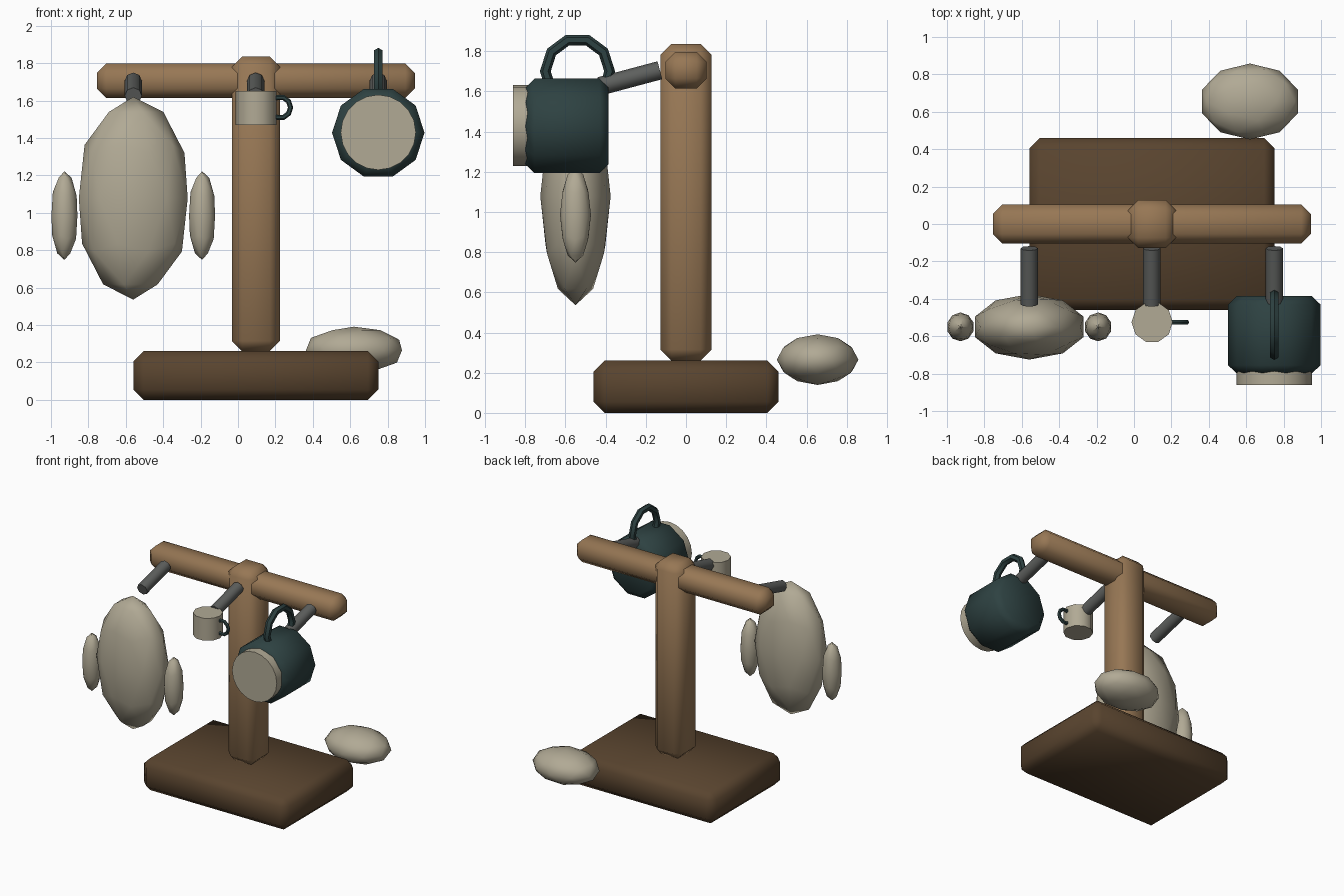
import bpy, math
from math import radians
from mathutils import Vector

old = bpy.data.objects.get("Cube")
if old:
    bpy.data.objects.remove(old, do_unlink=True)


def material(name, r, g, b):
    m = bpy.data.materials.new(name)
    m.use_nodes = True
    m.diffuse_color = (r, g, b, 1)
    node = next(n for n in m.node_tree.nodes if n.type == 'BSDF_PRINCIPLED')
    node.inputs["Base Color"].default_value = (r, g, b, 1)
    node.inputs["Roughness"].default_value = 0.8
    return m


dark_wood = material("dark wood", 0.10, 0.058, 0.028)
light_wood = material("light wood", 0.31, 0.185, 0.09)
iron = material("grey iron", 0.11, 0.115, 0.11)
cream = material("cream", 0.44, 0.40, 0.30)
teal = material("dark teal", 0.027, 0.054, 0.054)


def finish(name, mat, bevel=0):
    """Name and colour the active object, chamfer its sharp edges, smooth it."""
    ob = bpy.context.object
    ob.name = name
    ob.data.materials.append(mat)
    bpy.ops.object.transform_apply(location=False, rotation=True, scale=True)
    if bevel:
        mod = ob.modifiers.new("Chamfer", 'BEVEL')
        mod.width = bevel
        mod.segments = 1
        mod.limit_method = 'ANGLE'
        mod.angle_limit = radians(60)
        bpy.ops.object.modifier_apply(modifier=mod.name)
    bpy.ops.object.shade_smooth_by_angle(angle=radians(50))
    return ob


def box(name, low, high, mat, bevel):
    low, high = Vector(low), Vector(high)
    bpy.ops.mesh.primitive_cube_add(size=1, location=(low + high) / 2)
    bpy.context.object.scale = high - low
    return finish(name, mat, bevel)


def rod(name, start, end, radius, sides, mat, bevel=0):
    """Cylinder between two points, with a corner facing sideways."""
    start, end = Vector(start), Vector(end)
    axis = end - start
    bpy.ops.mesh.primitive_cylinder_add(vertices=sides, radius=radius,
                                        depth=axis.length)
    ob = bpy.context.object
    bpy.ops.object.select_all(action='DESELECT')
    ob.select_set(True)
    ob.rotation_euler.z = radians(90)
    bpy.ops.object.transform_apply(location=False, rotation=True, scale=False)
    # tilt about x only, so the corner stays on the x side
    ob.rotation_euler.x = math.atan2(-axis.y, axis.z)
    ob.location = (start + end) / 2
    return finish(name, mat, bevel)


def pebble(name, centre, radii, mat):
    bpy.ops.mesh.primitive_ico_sphere_add(subdivisions=2, radius=1,
                                          location=centre)
    bpy.context.object.scale = radii
    return finish(name, mat)


def ring(name, centre, major, minor, rotation, mat, stretch=1):
    bpy.ops.mesh.primitive_torus_add(major_segments=10, minor_segments=6,
                                     major_radius=major, minor_radius=minor,
                                     location=centre, rotation=rotation)
    bpy.context.object.scale = (1, stretch, 1)
    return finish(name, mat)


# Wooden stand
box("base", (-0.56, -0.46, 0), (0.75, 0.46, 0.26), dark_wood, 0.055)
box("post", (-0.033, -0.128, 0.26), (0.225, 0.128, 1.835), light_wood, 0.055)
box("crossbar", (-0.755, -0.103, 1.615), (0.945, 0.103, 1.797), light_wood, 0.05)

# Sloping pegs
for side, x in (("right", -0.56), ("middle", 0.095), ("left", 0.75)):
    rod(side + "_peg", (x, -0.13, 1.705), (x, -0.43, 1.625), 0.046, 8, iron)

# Hanging body with a flipper on each side
pebble("body", (-0.56, -0.55, 1.078), (0.306, 0.175, 0.542), cream)
for side, x in (("right", -0.928), ("left", -0.192)):
    pebble(side + "_flipper", (x, -0.55, 0.985), (0.073, 0.077, 0.237), cream)

# Small upright cup
rod("cup", (0.097, -0.525, 1.47), (0.097, -0.525, 1.652), 0.11, 10, cream)
ring("cup_handle", (0.225, -0.525, 1.563), 0.056, 0.014,
     (radians(90), 0, 0), teal)

# Large pot tipped forward, with its rim and bail handle
rod("pot", (0.75, -0.385, 1.428), (0.75, -0.80, 1.428), 0.247, 10, teal, 0.045)
rod("pot_rim", (0.75, -0.70, 1.43), (0.75, -0.86, 1.43), 0.201, 20, cream)
ring("pot_handle", (0.75, -0.54, 1.70), 0.16, 0.027,
     (radians(90), 0, radians(90)), teal, 1.02)

# Loose stone behind the base
pebble("stone", (0.62, 0.655, 0.265), (0.27, 0.203, 0.126), cream)
